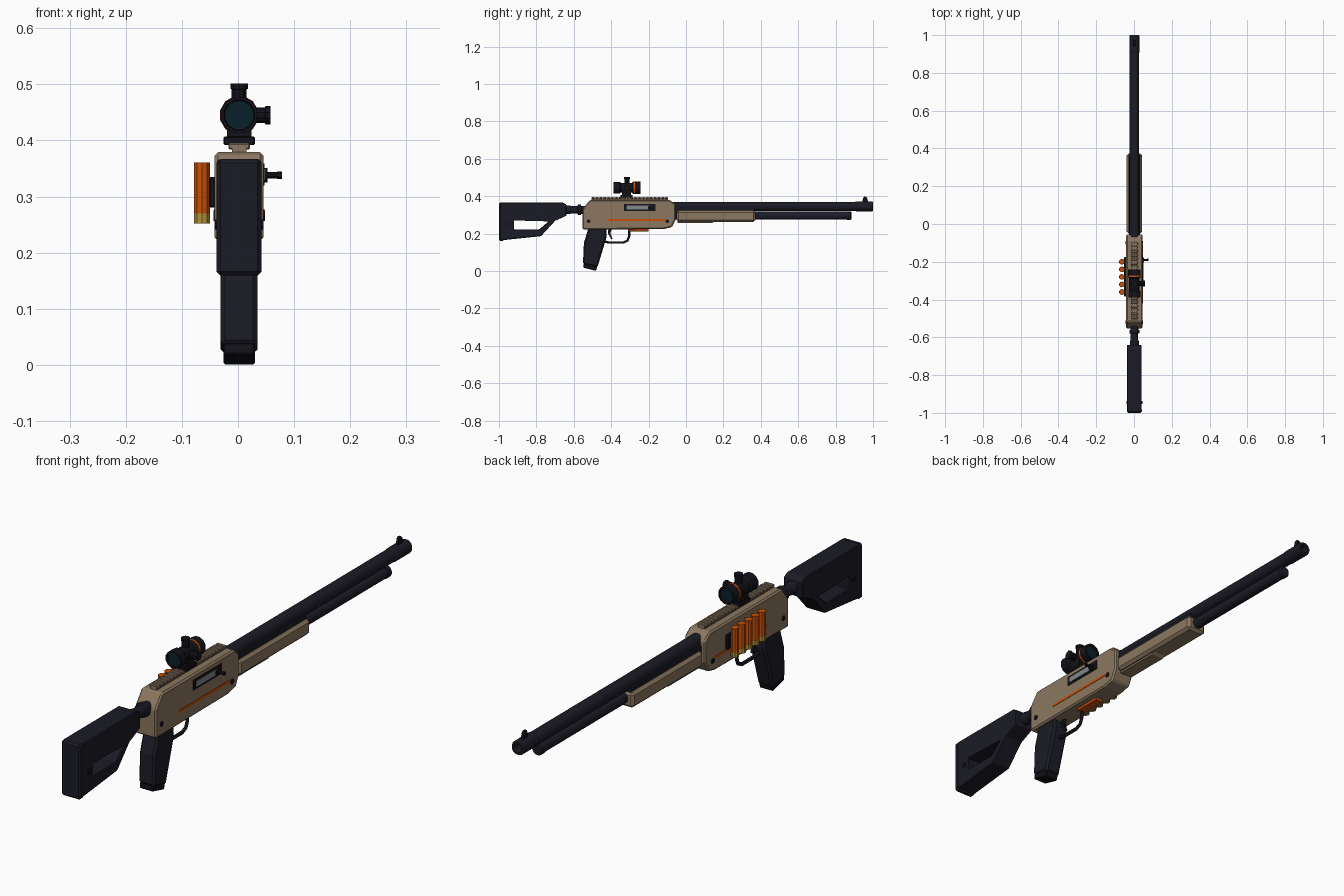
import bpy, bmesh, math
from mathutils import Vector

if "Cube" in bpy.data.objects:
    bpy.data.objects.remove(bpy.data.objects["Cube"])

CX = 0.002  # centreline of the body


def material(name, rgb):
    m = bpy.data.materials.new(name)
    m.use_nodes = True
    m.diffuse_color = (*rgb, 1)
    m.node_tree.nodes["Principled BSDF"].inputs["Base Color"].default_value = (*rgb, 1)
    return m


TAN = material("tan", (0.26, 0.185, 0.118))
DARK = material("dark blue grey", (0.011, 0.011, 0.019))
BLACK = material("black", (0.006, 0.006, 0.01))
ORANGE = material("orange", (0.58, 0.078, 0.002))
BRASS = material("brass", (0.42, 0.28, 0.035))
STEEL = material("steel", (0.22, 0.245, 0.26))
LENS = material("lens teal", (0.003, 0.014, 0.022))


def finish(name, bm, mat, bevel=0):
    bmesh.ops.recalc_face_normals(bm, faces=bm.faces)
    me = bpy.data.meshes.new(name)
    bm.to_mesh(me)
    bm.free()
    me.materials.append(mat)
    ob = bpy.data.objects.new(name, me)
    bpy.context.collection.objects.link(ob)
    if bevel:
        mod = ob.modifiers.new("edges", 'BEVEL')
        mod.width, mod.segments, mod.limit_method = bevel, 1, 'ANGLE'
        mod.angle_limit = math.radians(35)
    return ob


def prism(name, profile, half, mat, bevel=0, x=CX):
    """Extrude a (y, z) outline across x."""
    bm = bmesh.new()
    face = bm.faces.new([bm.verts.new((x - half, y, z)) for y, z in profile])
    new = bmesh.ops.extrude_face_region(bm, geom=[face])["geom"]
    bmesh.ops.translate(bm, vec=(2 * half, 0, 0),
                        verts=[v for v in new if isinstance(v, bmesh.types.BMVert)])
    return finish(name, bm, mat, bevel)


def box(name, y0, y1, z0, z1, half, mat, bevel=0, x=CX):
    return prism(name, [(y0, z0), (y1, z0), (y1, z1), (y0, z1)], half, mat, bevel, x)


def lathe(name, profile, origin, axis, mat, sides=12):
    """Revolve (distance, radius) points about an axis; ends are capped."""
    bm = bmesh.new()
    rot = Vector(axis).to_track_quat('Z', 'Y')
    rings = []
    for d, r in profile:
        angles = [(i + 0.5) * math.tau / sides for i in range(sides)]
        rings.append([bm.verts.new(Vector(origin) + rot @ Vector((r * math.cos(a), r * math.sin(a), d)))
                      for a in angles])
    for a, b in zip(rings, rings[1:]):
        for i in range(sides):
            j = (i + 1) % sides
            bm.faces.new((a[i], a[j], b[j], b[i]))
    bm.faces.new(rings[0])
    bm.faces.new(rings[-1])
    return finish(name, bm, mat)


FWD, SIDE, UP = (0, 1, 0), (1, 0, 0), (0, 0, 1)

# Shoulder stock with a cut-through opening
stock = prism("stock", [(-0.985, 0.366), (-0.66, 0.366), (-0.64, 0.355), (-0.64, 0.295), (-0.70, 0.268),
                        (-0.775, 0.186), (-0.985, 0.164)], 0.039, DARK)
cutter = prism("stock_cutter", [(-0.92, 0.27), (-0.735, 0.265), (-0.785, 0.222), (-0.92, 0.222)], 0.1, DARK)
cut = stock.modifiers.new("opening", 'BOOLEAN')
cut.operation, cut.object, cut.solver = 'DIFFERENCE', cutter, 'EXACT'
bpy.context.view_layer.objects.active = stock
bpy.ops.object.modifier_apply(modifier=cut.name)
bpy.data.objects.remove(cutter)
edges = stock.modifiers.new("edges", 'BEVEL')
edges.width, edges.segments = 0.007, 1
box("butt_pad", -1.0, -0.975, 0.159, 0.367, 0.04, DARK, 0.007)
lathe("sling_stud", [(-0.043, 0.01), (0.043, 0.01)], (CX, -0.945, 0.25), SIDE, BLACK, 8)

# Tube joining the stock to the receiver
lathe("stock_tube", [(-0.66, 0.024), (-0.62, 0.024), (-0.615, 0.021), (-0.58, 0.021), (-0.578, 0.028),
                     (-0.562, 0.028), (-0.56, 0.022), (-0.54, 0.022)], (CX, 0, 0.327), FWD, DARK)

# Receiver
prism("receiver", [(-0.553, 0.221), (-0.553, 0.33), (-0.515, 0.379), (-0.085, 0.379), (-0.055, 0.355),
                   (-0.055, 0.275), (-0.075, 0.234), (-0.12, 0.224)], 0.0435, TAN, 0.006)
for i, y in enumerate((-0.52, -0.1)):
    lathe(f"receiver_pin_{i + 1}", [(-0.046, 0.01), (0.046, 0.01)], (CX, y, 0.266), SIDE, BLACK, 8)
for name, s in (("left", 1), ("right", -1)):
    box(f"{name}_stripe", -0.42, -0.112, 0.268, 0.278, 0.001, ORANGE, x=CX + s * 0.044)
box("loading_gate", -0.31, -0.2, 0.212, 0.23, 0.016, ORANGE, 0.002)

# Ejection port and charging handle
box("port_frame", -0.332, -0.163, 0.32, 0.359, 0.0015, BLACK, x=CX + 0.0435)
box("bolt", -0.318, -0.18, 0.329, 0.35, 0.0015, STEEL, x=CX + 0.0455)
lathe("charging_handle", [(0, 0.014), (0.051, 0.014), (0.051, 0.006), (0.066, 0.006),
                          (0.068, 0.007), (0.076, 0.007)], (CX, -0.19, 0.338), SIDE, BLACK, 8)

# Top rail with evenly spaced teeth along both edges
box("rail_base", -0.505, -0.095, 0.37, 0.392, 0.013, TAN)
for i in range(20):
    y = -0.503 + i * 0.0207
    box(f"rail_tooth_{i + 1}", y, y + 0.013, 0.384, 0.395, 0.019, TAN, 0.002)

# Barrel, magazine tube and fore-end
lathe("barrel", [(-0.07, 0.025), (0.905, 0.025), (0.91, 0.027), (0.995, 0.027), (1.0, 0.024),
                 (1.0, 0.016), (0.96, 0.016)], (CX, 0, 0.345), FWD, DARK, 16)
lathe("magazine_tube", [(-0.07, 0.021), (0.86, 0.021), (0.862, 0.023), (0.88, 0.023), (0.885, 0.019)],
      (CX, 0, 0.296), FWD, DARK, 16)
box("barrel_bed", -0.06, 0.365, 0.31, 0.335, 0.029, DARK)
box("fore_end", -0.05, 0.372, 0.263, 0.322, 0.041, TAN, 0.01)
prism("fore_end_grip_plate", [(-0.045, 0.256), (0.14, 0.256), (0.155, 0.266), (-0.045, 0.266)], 0.026, TAN)
prism("front_sight", [(0.94, 0.365), (0.975, 0.365), (0.968, 0.39), (0.962, 0.397), (0.95, 0.397)],
      0.006, BLACK, 0.002)

# Pistol grip
prism("grip", [(-0.52, 0.235), (-0.425, 0.235), (-0.425, 0.18), (-0.474, 0.018), (-0.551, 0.036),
               (-0.546, 0.15)], 0.033, DARK, 0.008)
prism("grip_cap", [(-0.548, 0.04), (-0.474, 0.025), (-0.481, 0.0), (-0.55, 0.018)], 0.028, BLACK, 0.003)

# Trigger guard and trigger
path = [(-0.435, 0.157), (-0.41, 0.152), (-0.335, 0.152), (-0.313, 0.162), (-0.304, 0.185), (-0.304, 0.23)]
curve = bpy.data.curves.new("trigger_guard", 'CURVE')
curve.dimensions, curve.bevel_depth, curve.bevel_resolution = '3D', 0.007, 1
curve.use_fill_caps = True
spline = curve.splines.new('POLY')
spline.points.add(len(path) - 1)
for point, (y, z) in zip(spline.points, path):
    point.co = (CX, y, z, 1)
curve.materials.append(BLACK)
bpy.context.collection.objects.link(bpy.data.objects.new("trigger_guard", curve))
prism("trigger", [(-0.415, 0.23), (-0.395, 0.23), (-0.405, 0.2), (-0.392, 0.172), (-0.4, 0.17),
                  (-0.417, 0.2)], 0.005, BLACK)

# Shell carrier on the right side
box("shell_carrier", -0.385, -0.175, 0.28, 0.335, 0.006, BLACK, 0.003, x=-0.046)
for i in range(5):
    spot = (-0.064, -0.2 - i * 0.04, 0)
    lathe(f"shell_{i + 1}", [(0.268, 0.0148), (0.361, 0.0148)], spot, UP, ORANGE, 10)
    lathe(f"shell_base_{i + 1}", [(0.252, 0.0152), (0.27, 0.0152)], spot, UP, BRASS, 10)

# Optic: mount, body, turrets, lenses and ring
centre = (CX, -0.315, 0.445)
box("optic_clamp", -0.35, -0.285, 0.392, 0.407, 0.028, BLACK, 0.002)
box("optic_riser", -0.342, -0.293, 0.4, 0.43, 0.022, BLACK)
lathe("optic_body", [(-0.064, 0.026), (-0.073, 0.028), (-0.073, 0.033), (-0.04, 0.033), (-0.032, 0.026),
                     (0.025, 0.026), (0.032, 0.034), (0.073, 0.034), (0.073, 0.028), (0.064, 0.027)],
      centre, FWD, BLACK)
lathe("optic_ring", [(0.034, 0.035), (0.042, 0.035)], centre, FWD, ORANGE)
lathe("rear_lens", [(-0.066, 0.027), (-0.063, 0.027)], centre, FWD, LENS)
lathe("front_lens", [(0.063, 0.028), (0.066, 0.028)], centre, FWD, LENS)
for name, axis in (("top", UP), ("side", SIDE)):
    lathe(f"{name}_turret", [(0, 0.014), (0.046, 0.014), (0.047, 0.0165), (0.056, 0.0165)],
          centre, axis, BLACK, 10)
